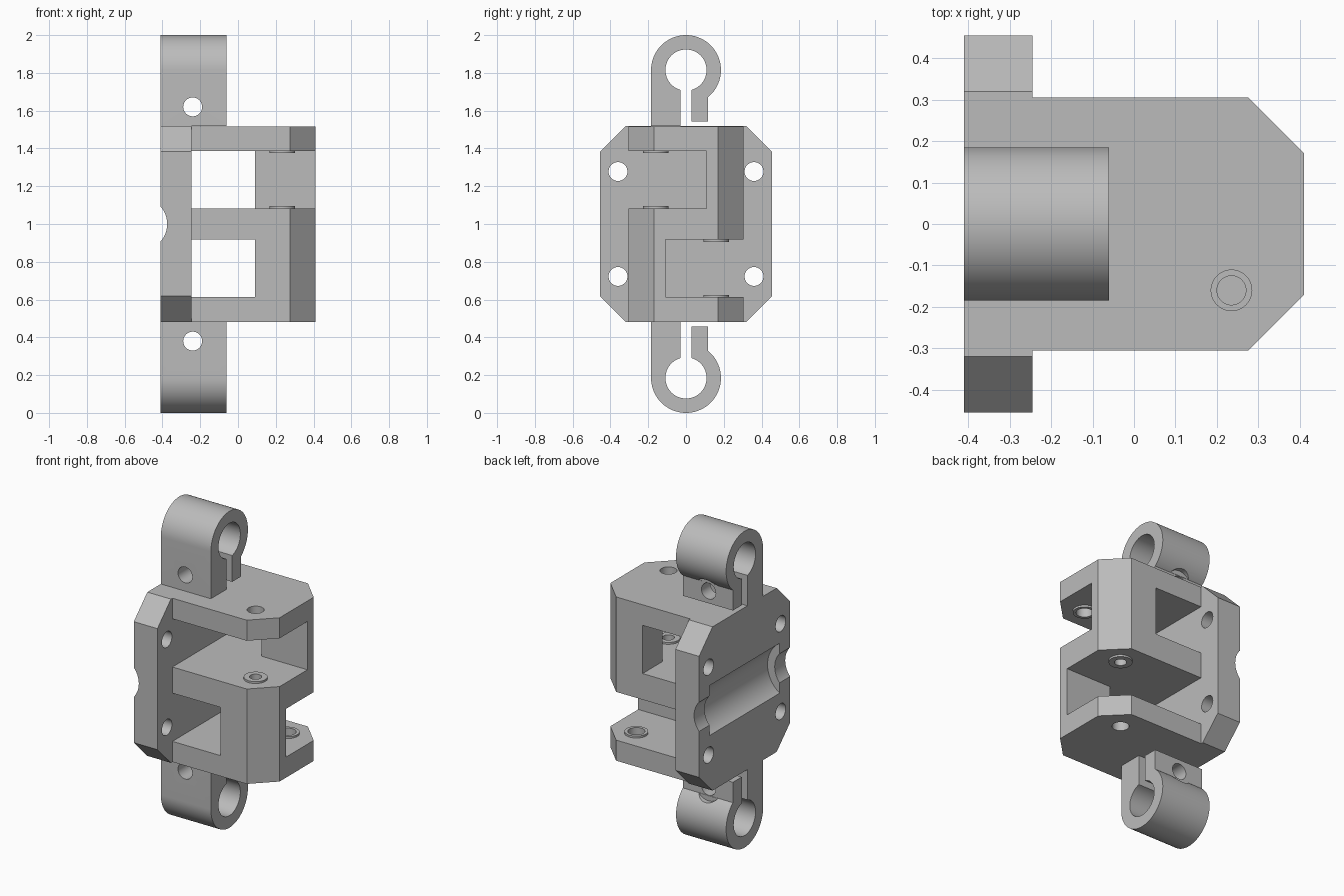
import bpy, bmesh
from math import sin, cos, pi, asin, radians
from mathutils import Vector

if "Cube" in bpy.data.objects:
    bpy.data.objects.remove(bpy.data.objects["Cube"])

grey = bpy.data.materials.new("plain grey")
grey.use_nodes = True
grey.diffuse_color = (0.5, 0.5, 0.5, 1)
grey.node_tree.nodes["Principled BSDF"].inputs["Base Color"].default_value = (0.5, 0.5, 0.5, 1)


def prism(name, points, axis, lo, hi):
    """Extrude a closed 2D outline along an axis (outline uses the other two axes in order)."""
    bm = bmesh.new()
    k = "xyz".index(axis)

    def place(p, w):
        c = list(p)
        c.insert(k, w)
        return bm.verts.new(Vector(c))

    face = bm.faces.new([place(p, lo) for p in points])
    extruded = bmesh.ops.extrude_face_region(bm, geom=[face])["geom"]
    shift = Vector((0, 0, 0))
    shift[k] = hi - lo
    bmesh.ops.translate(bm, vec=shift, verts=[v for v in extruded if isinstance(v, bmesh.types.BMVert)])
    bmesh.ops.recalc_face_normals(bm, faces=bm.faces)
    mesh = bpy.data.meshes.new(name)
    bm.to_mesh(mesh)
    bm.free()
    mesh.materials.append(grey)
    obj = bpy.data.objects.new(name, mesh)
    bpy.context.collection.objects.link(obj)
    return obj


def arc(u, v, r, start, end, n=48):
    return [(u + r * cos(start + (end - start) * i / n), v + r * sin(start + (end - start) * i / n))
            for i in range(n + 1)]


def rod(axis, u, v, r, lo, hi):
    return prism("cutter", arc(u, v, r, 0, 2 * pi)[:-1], axis, lo, hi)


def block(x0, x1, y0, y1, z0, z1):
    return prism("cutter", [(x0, y0), (x1, y0), (x1, y1), (x0, y1)], "z", z0, z1)


def cut(obj, cutters):
    """Subtract the cutters, then discard them and smooth the round faces."""
    bpy.context.view_layer.objects.active = obj
    for c in cutters:
        c.hide_render = True
        mod = obj.modifiers.new("cut", "BOOLEAN")
        mod.operation, mod.solver, mod.object = "DIFFERENCE", "EXACT", c
        bpy.ops.object.modifier_apply(modifier=mod.name)
        bpy.data.objects.remove(c)
    smooth(obj)


def smooth(obj):
    bpy.ops.object.select_all(action="DESELECT")
    obj.select_set(True)
    bpy.context.view_layer.objects.active = obj
    bpy.ops.object.shade_smooth_by_angle(angle=radians(30))


BACK, FACE, TIP = -0.41, -0.245, 0.41
LOW, HIGH = 0.4825, 1.5175
SLOT0, SLOT1 = 1.0825, 1.3875
PIN_X, PIN_Y = 0.235, 0.16

# Mounting plate with clipped corners, bolt holes and a bearing trough
Y, C = 0.455, 0.135
plate = prism("mounting_plate",
              [(-Y, LOW + C), (C - Y, LOW), (Y - C, LOW), (Y, LOW + C),
               (Y, HIGH - C), (Y - C, HIGH), (C - Y, HIGH), (-Y, HIGH - C)], "x", BACK, FACE)
cut(plate, [rod("x", y, z, 0.05, -1, 1) for y in (-0.36, 0.36) for z in (0.7225, 1.2775)]
    + [rod("y", -0.515, 1, 0.14, -1, 1), rod("y", -0.515, 1, 0.19, -0.35, 0.35)])

# Hinge body: one slot opens forward above, the other backward below
W = 0.305
body = prism("hinge_body", [(FACE, -W), (0.275, -W), (TIP, -0.17), (TIP, 0.17), (0.275, W), (FACE, W)],
             "z", LOW, HIGH)
cutters = []
for side in (-1, 1):
    z0, z1 = (SLOT0, SLOT1) if side < 0 else (2 - SLOT1, 2 - SLOT0)
    cutters.append(block(-0.5, 1, *sorted((side, -side * 0.108)), z0, z1))
    cutters.append(block(-0.5, 0.09, -1, 1, z0, z1))
    # Pin hole through the outer leaf, blind socket in the middle
    leaf = (1.3, 1.6) if side < 0 else (0.4, 0.7)
    socket = (0.78, 1.2) if side < 0 else (0.8, 1.22)
    cutters.append(rod("z", PIN_X, side * PIN_Y, 0.049, *leaf))
    cutters.append(rod("z", PIN_X, side * PIN_Y, 0.035, *socket))
cut(body, cutters)

# Raised washers around the pin holes
for label, side, z, r, d in (("upper_leaf", -1, SLOT1, 0.049, -1), ("upper_socket", -1, SLOT0, 0.035, 1),
                             ("lower_socket", 1, 2 - SLOT0, 0.035, -1), ("lower_leaf", 1, 2 - SLOT1, 0.049, 1)):
    washer = prism(label + "_washer", arc(PIN_X, side * PIN_Y, 0.068, 0, 2 * pi)[:-1],
                   "z", *sorted((z, z + d * 0.012)))
    cut(washer, [rod("z", PIN_X, side * PIN_Y, r, z - 0.1, z + 0.1)])

# Split rod clamps above and below
R, BORE, GAP, EAR, CZ = 0.185, 0.109, 0.028, 0.117, 1.815
inner = asin(GAP / BORE)
outer = asin(EAR / R)
outline = [(-R, HIGH), (-GAP, HIGH)]
outline += arc(0, CZ, BORE, 1.5 * pi - inner, -0.5 * pi + inner)
outline += [(GAP, 1.543), (EAR, 1.543)]
outline += arc(0, CZ, R, -0.5 * pi + outer, pi)
for name, flip in (("upper_clamp", False), ("lower_clamp", True)):
    clamp = prism(name, [(y, 2 - z if flip else z) for y, z in outline], "x", BACK, -0.06)
    z = 0.38 if flip else 1.62
    # Bolt hole and clearance for the bolt head
    cut(clamp, [rod("y", -0.24, z, 0.05, -1, 1), rod("y", -0.24, z, 0.085, EAR + 0.001, 1)])
